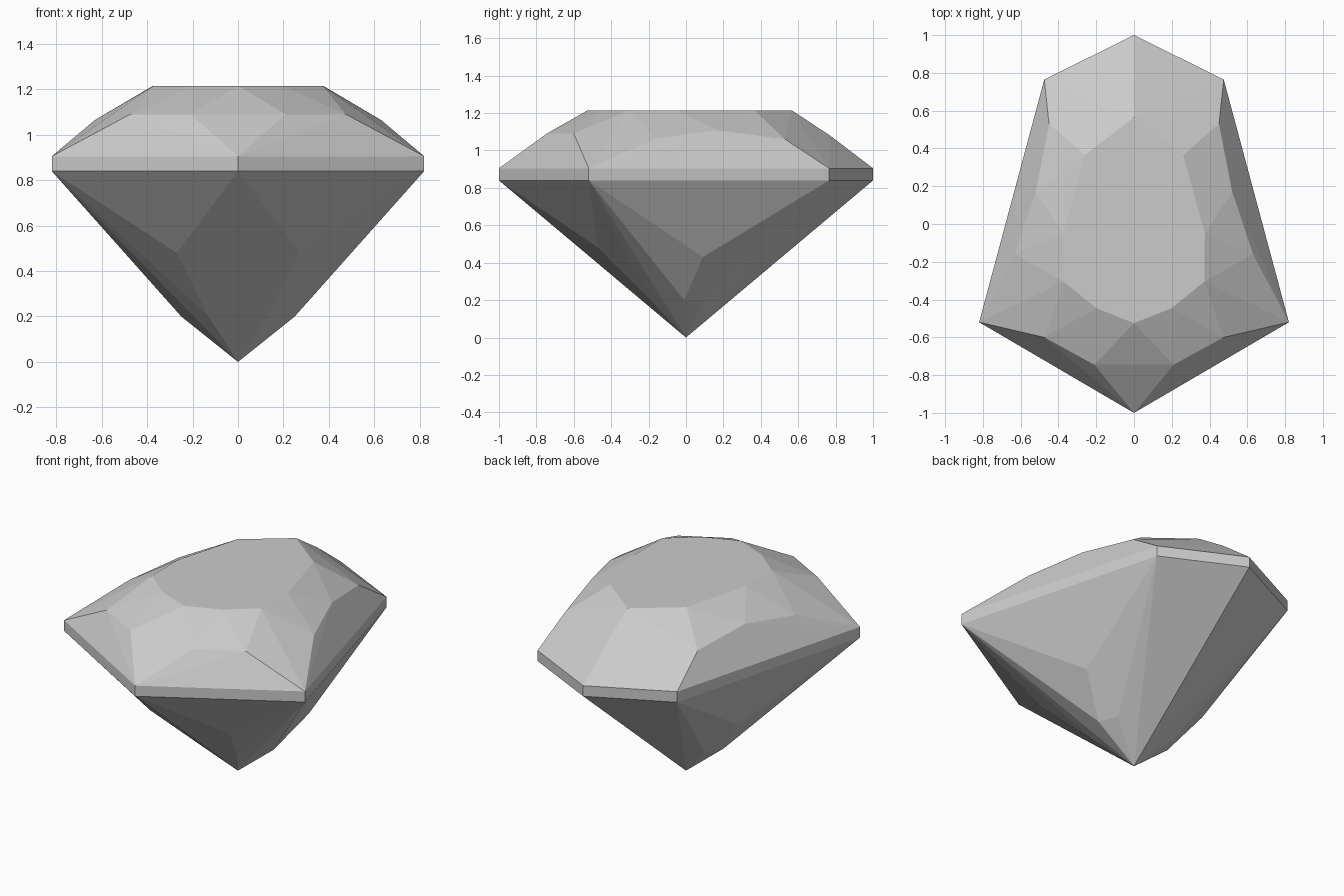
import bpy
import bmesh
import math

default_cube = bpy.data.objects.get("Cube")
if default_cube:
    bpy.data.objects.remove(default_cube, do_unlink=True)


def flat_material(name, colour):
    mat = bpy.data.materials.new(name)
    mat.use_nodes = True
    mat.diffuse_color = colour
    shader = mat.node_tree.nodes["Principled BSDF"]
    shader.inputs["Base Color"].default_value = colour
    return mat


def at_height(outline, z):
    return [(x, y, z) for x, y in outline]


GIRDLE_BOTTOM, GIRDLE_TOP, TABLE_HEIGHT = 0.84, 0.905, 1.215

# Half outlines, from the front tip round to the back tip
girdle = [(0, -1), (0.82, -0.52), (0.475, 0.765), (0, 1)]
table = [(0, -0.525), (0.2, -0.445), (0.372, -0.305),
         (0.375, -0.05), (0.26, 0.365), (0, 0.565)]

# Facet corners between girdle and table
crown = [(0.21, -0.745, 1.09), (0.475, -0.6, 1.09), (0.63, -0.16, 1.065),
         (0.52, 0.17, 1.108), (0.45, 0.53, 1.06), (0, 0.77, 1.08)]

# Facet corners between girdle and the bottom point
pavilion = [(0.27, -0.47, 0.48), (0.13, -0.19, 0.2), (0.42, 0.09, 0.43),
            (0.25, -0.01, 0.2), (0.2, 0.1, 0.2), (0, 0, 0)]

half = (at_height(girdle, GIRDLE_BOTTOM) + at_height(girdle, GIRDLE_TOP)
        + at_height(table, TABLE_HEIGHT) + crown + pavilion)
corners = set(half) | {(-x, y, z) for x, y, z in half if x > 0}

# Cut stone: flat facets stretched over all the corners
bm = bmesh.new()
for corner in sorted(corners):
    bm.verts.new(corner)
hull = bmesh.ops.convex_hull(bm, input=bm.verts[:])
loose = [v for v in bm.verts if not v.link_faces]
bmesh.ops.delete(bm, geom=loose, context="VERTS")

# Merge triangles that share one flat facet
bmesh.ops.dissolve_limit(bm, angle_limit=math.radians(1.5),
                         verts=bm.verts[:], edges=bm.edges[:])
bmesh.ops.recalc_face_normals(bm, faces=bm.faces[:])

mesh = bpy.data.meshes.new("cut_gem")
bm.to_mesh(mesh)
bm.free()
mesh.materials.append(flat_material("pale grey stone", (0.6, 0.6, 0.6, 1)))
gem = bpy.data.objects.new("cut_gem", mesh)
bpy.context.collection.objects.link(gem)
